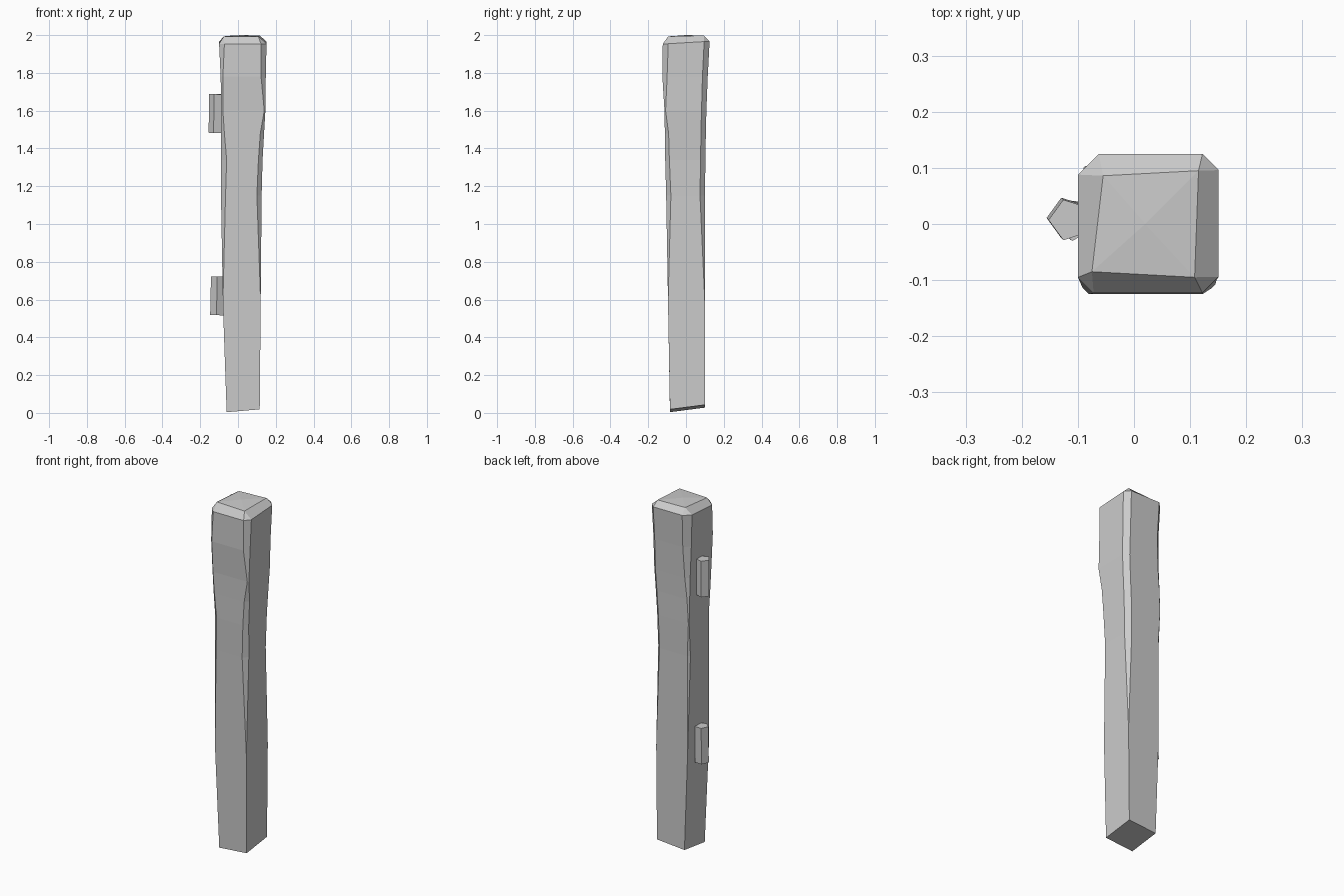
import bpy
import bmesh
import math

cube = bpy.data.objects.get("Cube")
if cube:
    bpy.data.objects.remove(cube, do_unlink=True)

grey = bpy.data.materials.new("stone grey")
grey.use_nodes = True
colour = (0.6, 0.6, 0.6, 1)
grey.diffuse_color = colour
grey.node_tree.nodes["Principled BSDF"].inputs["Base Color"].default_value = colour


def add_object(name, bm):
    bmesh.ops.recalc_face_normals(bm, faces=bm.faces)
    mesh = bpy.data.meshes.new(name)
    bm.to_mesh(mesh)
    bm.free()
    mesh.materials.append(grey)
    obj = bpy.data.objects.new(name, mesh)
    bpy.context.collection.objects.link(obj)
    return obj


def section(x0, x1, y0, y1, cuts):
    """Rectangle with its four corners cut, anticlockwise from front left."""
    fl, fr, br, bl = cuts
    return [(x0, y0 + fl), (x0 + fl, y0), (x1 - fr, y0), (x1, y0 + fr),
            (x1, y1 - br), (x1 - br, y1), (x0 + bl, y1), (x0, y1 - bl)]


# Hewn post: height, left and right x, front and back y, corner cuts
levels = [
    (0.00, -0.06, 0.115, -0.085, 0.10, (0, 0, 0, 0)),
    (0.58, -0.08, 0.12, -0.095, 0.10, (0, 0, 0, 0)),
    (1.15, -0.09, 0.125, -0.105, 0.10, (0.024, 0.025, 0.026, 0.012)),
    (1.34, -0.09, 0.13, -0.11, 0.103, (0.03, 0.022, 0.026, 0.003)),
    (1.48, -0.09, 0.138, -0.112, 0.105, (0.018, 0.02, 0.026, 0.01)),
    (1.60, -0.088, 0.145, -0.114, 0.108, (0.008, 0.006, 0.026, 0.02)),
    (1.78, -0.092, 0.147, -0.125, 0.115, (0.012, 0.025, 0.028, 0.032)),
    (1.96, -0.10, 0.151, -0.123, 0.125, (0.028, 0.029, 0.029, 0.037)),
]
bm = bmesh.new()
rings = []
for z, x0, x1, y0, y1, cuts in levels:
    ring = []
    for x, y in section(x0, x1, y0, y1, cuts):
        # The foot is cut on a slant and the shoulder tips up to the back
        tilt = 0.02 + 0.085 * x + 0.13 * y if z == 0 else 0
        if z == levels[-1][0]:
            tilt = 0.06 * y
        ring.append(bm.verts.new((x, y, z + tilt)))
    rings.append(ring)
for low, high in zip(rings, rings[1:]):
    for i in range(8):
        j = (i + 1) % 8
        bm.faces.new((low[i], low[j], high[j], high[i]))
bm.faces.new(list(reversed(rings[0])))

# Bevelled cap with a slightly raised middle
top = rings[-1]
cap = [bm.verts.new(p) for p in ((-0.075, -0.085, 1.993), (0.108, -0.095, 1.993),
                                 (0.115, 0.095, 1.998), (-0.055, 0.086, 1.996))]
middle = bm.verts.new((0.02, 0, 2.0))
for i in range(4):
    j = (i + 1) % 4
    bm.faces.new((top[2 * i], top[2 * i + 1], cap[i]))
    bm.faces.new((top[2 * i + 1], top[2 * j], cap[j], cap[i]))
    bm.faces.new((cap[i], cap[j], middle))
bmesh.ops.remove_doubles(bm, verts=bm.verts, dist=0.0005)
add_object("post", bm)


# Five-sided hinge pegs
def add_peg(name, x, z, turn):
    bm = bmesh.new()
    bmesh.ops.create_cone(bm, cap_ends=True, segments=5, radius1=0.038,
                          radius2=0.038, depth=0.205)
    peg = add_object(name, bm)
    peg.location = (x, 0.009, z)
    peg.rotation_euler = (math.radians(1), math.radians(-1), turn)


# One corner points out from the post
add_peg("upper_hinge_peg", -0.116, 1.585, math.radians(90))
add_peg("lower_hinge_peg", -0.108, 0.62, math.radians(102))
